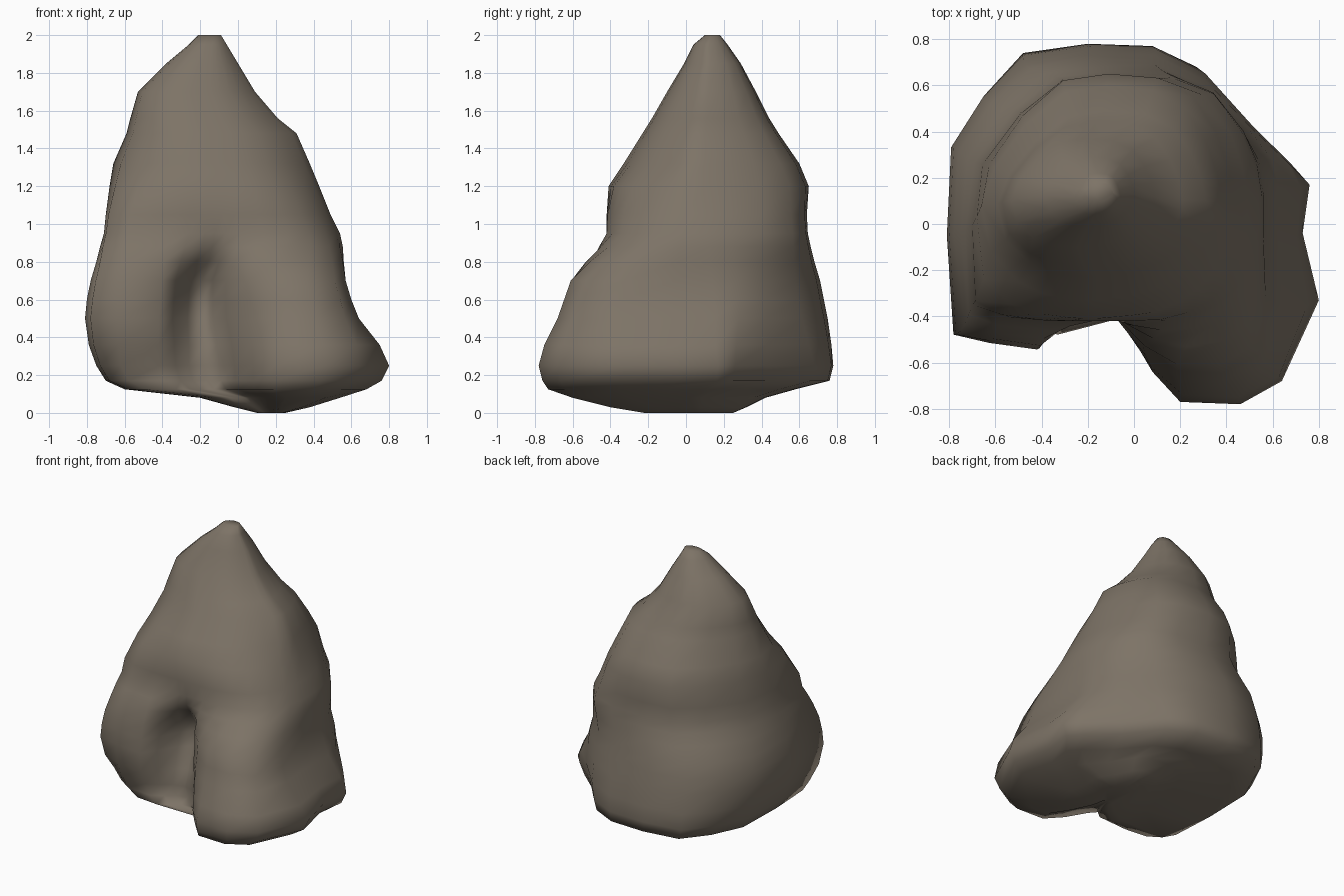
import bpy
import bmesh

cube = bpy.data.objects.get("Cube")
if cube:
    bpy.data.objects.remove(cube, do_unlink=True)

# Stone colour
stone = bpy.data.materials.new("warm grey stone")
stone.use_nodes = True
colour = (0.205, 0.172, 0.134, 1)
stone.diffuse_color = colour
shader = next(n for n in stone.node_tree.nodes if n.type == 'BSDF_PRINCIPLED')
shader.inputs["Base Color"].default_value = colour
shader.inputs["Roughness"].default_value = 0.9

# Outline near the ground: large left foot, shallow cleft, receding right foot
foot_outline = [
    (.76, .17), (.68, .26), (.48, .43), (.27, .68), (.08, .77), (-.2, .78),
    (-.48, .74), (-.63, .56), (-.74, .33), (-.75, -.05), (-.73, -.39), (-.62, -.46),
    (-.42, -.48), (-.33, -.43), (-.26, -.38), (-.18, -.36), (-.1, -.38), (-.02, -.47),
    (.08, -.64), (.2, -.77), (.46, -.78), (.64, -.68), (.8, -.33), (.73, -.04)]

# Outline where the right foot bulges most and the cleft is deep
bulge_outline = [
    (.61, .15), (.59, .28), (.51, .42), (.33, .6), (.1, .72), (-.2, .74),
    (-.47, .7), (-.65, .54), (-.79, .33), (-.81, -.05), (-.78, -.49), (-.62, -.52),
    (-.41, -.55), (-.34, -.44), (-.26, -.3), (-.19, -.22), (-.13, -.28), (-.06, -.42),
    (.05, -.55), (.2, -.65), (.4, -.66), (.56, -.58), (.62, -.35), (.61, -.06)]

# Outline above the cleft: flat front with a full right corner
shoulder_outline = [
    (.45, .13), (.43, .26), (.38, .41), (.27, .57), (.1, .64), (-.12, .65),
    (-.33, .63), (-.5, .49), (-.66, .27), (-.7, 0), (-.69, -.34), (-.58, -.39),
    (-.4, -.41), (-.29, -.41), (-.21, -.41), (-.16, -.41), (-.11, -.41), (-.04, -.41),
    (.08, -.41), (.2, -.38), (.3, -.33), (.38, -.24), (.43, -.12), (.45, 0)]

# Outline of the tapering crown, with bevelled corners
crown_outline = [
    (.38, .1), (.36, .22), (.31, .36), (.22, .5), (.08, .58), (-.12, .6),
    (-.3, .57), (-.47, .43), (-.6, .25), (-.66, .08), (-.62, -.12), (-.5, -.25),
    (-.4, -.3), (-.3, -.32), (-.24, -.33), (-.18, -.33), (-.1, -.32), (-.02, -.31),
    (.06, -.29), (.15, -.25), (.23, -.19), (.3, -.11), (.35, -.03), (.38, .03)]

# Height, x range, y range, stage from crown (zero) to foot (three)
levels = [
    (0, .1, .25, -.22, .25, 3),
    (.03, -.02, .38, -.4, .32, 3),
    (.08, -.2, .54, -.6, .42, 3),
    (.125, -.6, .68, -.73, .58, 3),
    (.17, -.7, .76, -.76, .76, 3),
    (.25, -.75, .8, -.78, .78, 3),
    (.36, -.79, .75, -.75, .77, 2.6),
    (.5, -.81, .64, -.68, .75, 2.15),
    (.6, -.8, .6, -.645, .73, 2),
    (.7, -.78, .57, -.61, .71, 1.9),
    (.8, -.75, .56, -.53, .68, 1.55),
    (.88, -.73, .555, -.46, .66, 1.2),
    (.95, -.71, .54, -.42, .645, 1),
    (1.05, -.7, .49, -.42, .64, .9),
    (1.2, -.68, .43, -.41, .65, .4),
    (1.32, -.66, .38, -.33, .6, 0),
    (1.48, -.59, .31, -.23, .49, 0),
    (1.56, -.57, .21, -.18, .44, 0),
    (1.7, -.53, .09, -.1, .37, 0),
    (1.85, -.38, .0, -.01, .29, 0),
    (1.95, -.26, -.06, .04, .22, 0),
    (2, -.21, -.09, .1, .18, 0)]


def unit(points):
    """Stretch an outline to fill the range zero to one on both axes."""
    axes = []
    for values in zip(*points):
        low, high = min(values), max(values)
        axes.append([(v - low) / (high - low) for v in values])
    return list(zip(*axes))


def blend(a, b, share):
    return a + (b - a) * share


shapes = [unit(outline) for outline in
          (crown_outline, shoulder_outline, bulge_outline, foot_outline)]


def section(level):
    """Cross-section ring of the rock at one height."""
    height, left, right, front, back, stage = level
    first = min(int(stage), len(shapes) - 2)
    share = stage - first
    mixed = unit([(blend(a[0], b[0], share), blend(a[1], b[1], share))
                  for a, b in zip(shapes[first], shapes[first + 1])])
    return [(blend(left, right, u), blend(front, back, v), height) for u, v in mixed]


# Loft the sections into one closed rock
bm = bmesh.new()
rings = [[bm.verts.new(co) for co in section(level)] for level in levels]
for lower, upper in zip(rings, rings[1:]):
    for i in range(len(lower)):
        j = (i + 1) % len(lower)
        bm.faces.new((lower[i], lower[j], upper[j], upper[i]))
bm.faces.new(list(reversed(rings[0])))
bm.faces.new(rings[-1])
bmesh.ops.recalc_face_normals(bm, faces=bm.faces)

mesh = bpy.data.meshes.new("rock")
bm.to_mesh(mesh)
bm.free()
mesh.materials.append(stone)
rock = bpy.data.objects.new("rock", mesh)
bpy.context.collection.objects.link(rock)

# Soft weathered shading
for face in mesh.polygons:
    face.use_smooth = True
